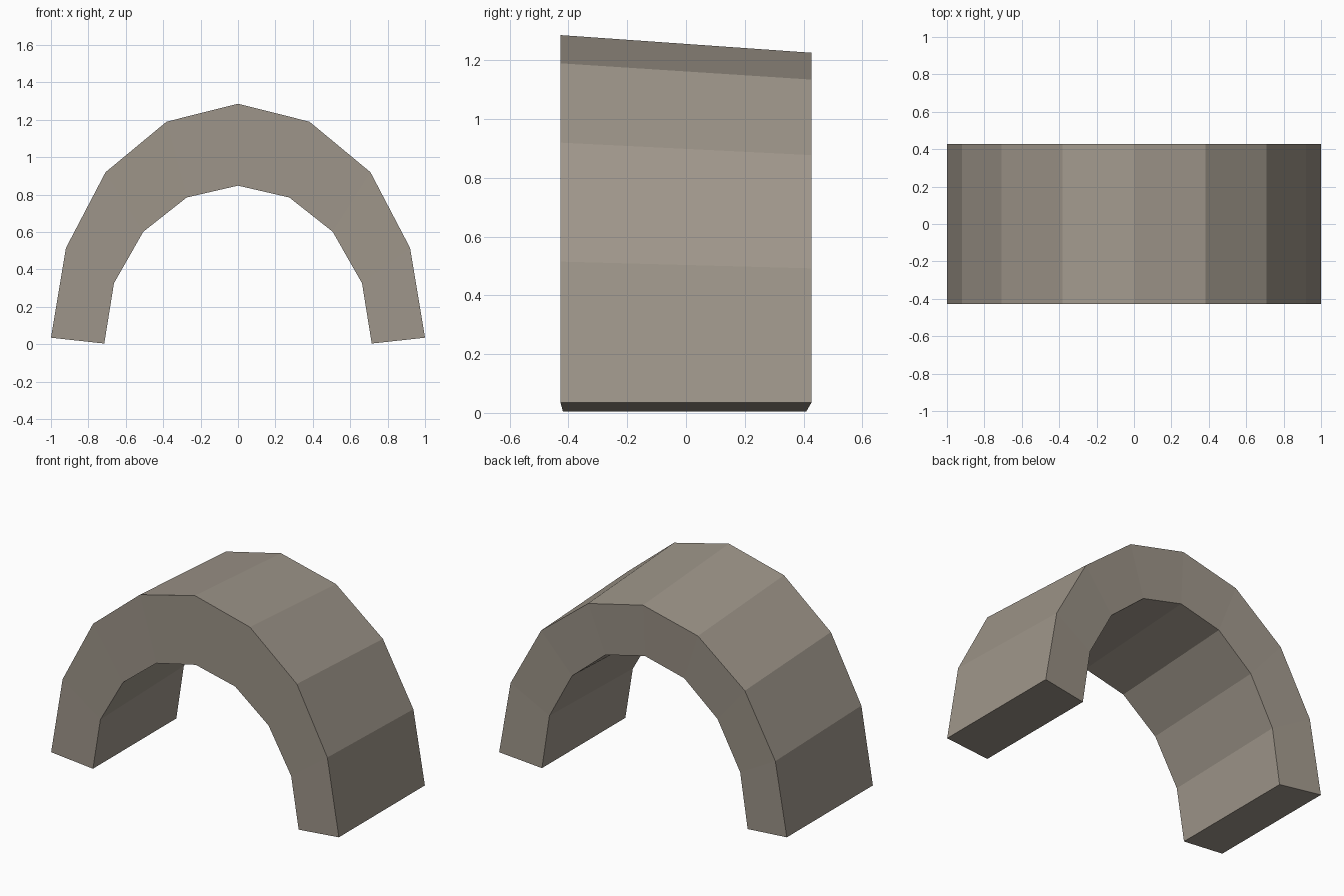
import bpy
import bmesh

if "Cube" in bpy.data.objects:
    bpy.data.objects.remove(bpy.data.objects["Cube"])

# Half profiles of the arch (x, z), from the foot up to the crown
OUTER = [(1.0, 0.035), (0.92, 0.515), (0.708, 0.92), (0.382, 1.19), (0.0, 1.286)]
INNER = [(0.715, 0.004), (0.663, 0.327), (0.506, 0.602), (0.274, 0.785), (0.0, 0.848)]


def full_ring(half, y, z_scale):
    """Mirror a half profile and stretch its height above the foot."""
    base = half[0][1]
    right = [(x, y, base + (z - base) * z_scale) for x, z in half]
    left = [(-x, yy, z) for x, yy, z in right[-2::-1]]
    return right + left


stone = bpy.data.materials.new("warm_grey_stone")
stone.diffuse_color = (0.345, 0.305, 0.255, 1.0)
stone.use_nodes = True
stone.node_tree.nodes["Principled BSDF"].inputs["Base Color"].default_value = stone.diffuse_color

bm = bmesh.new()

# Four rails: the outside drops and the inside rises towards the back
rails = [
    full_ring(OUTER, -0.427, 1.0),
    full_ring(OUTER, 0.427, 0.952),
    full_ring(INNER, 0.409, 1.062),
    full_ring(INNER, -0.419, 1.0),
]
rails = [[bm.verts.new(p) for p in rail] for rail in rails]

# Outside, back, inside and front strips
for a, b in zip(rails, rails[1:] + rails[:1]):
    for i in range(len(a) - 1):
        bm.faces.new((a[i], a[i + 1], b[i + 1], b[i]))

# Feet
for end in (0, -1):
    bm.faces.new([rail[end] for rail in rails])

bmesh.ops.recalc_face_normals(bm, faces=bm.faces[:])
mesh = bpy.data.meshes.new("stone_arch")
bm.to_mesh(mesh)
bm.free()
mesh.materials.append(stone)
arch = bpy.data.objects.new("stone_arch", mesh)
bpy.context.collection.objects.link(arch)
